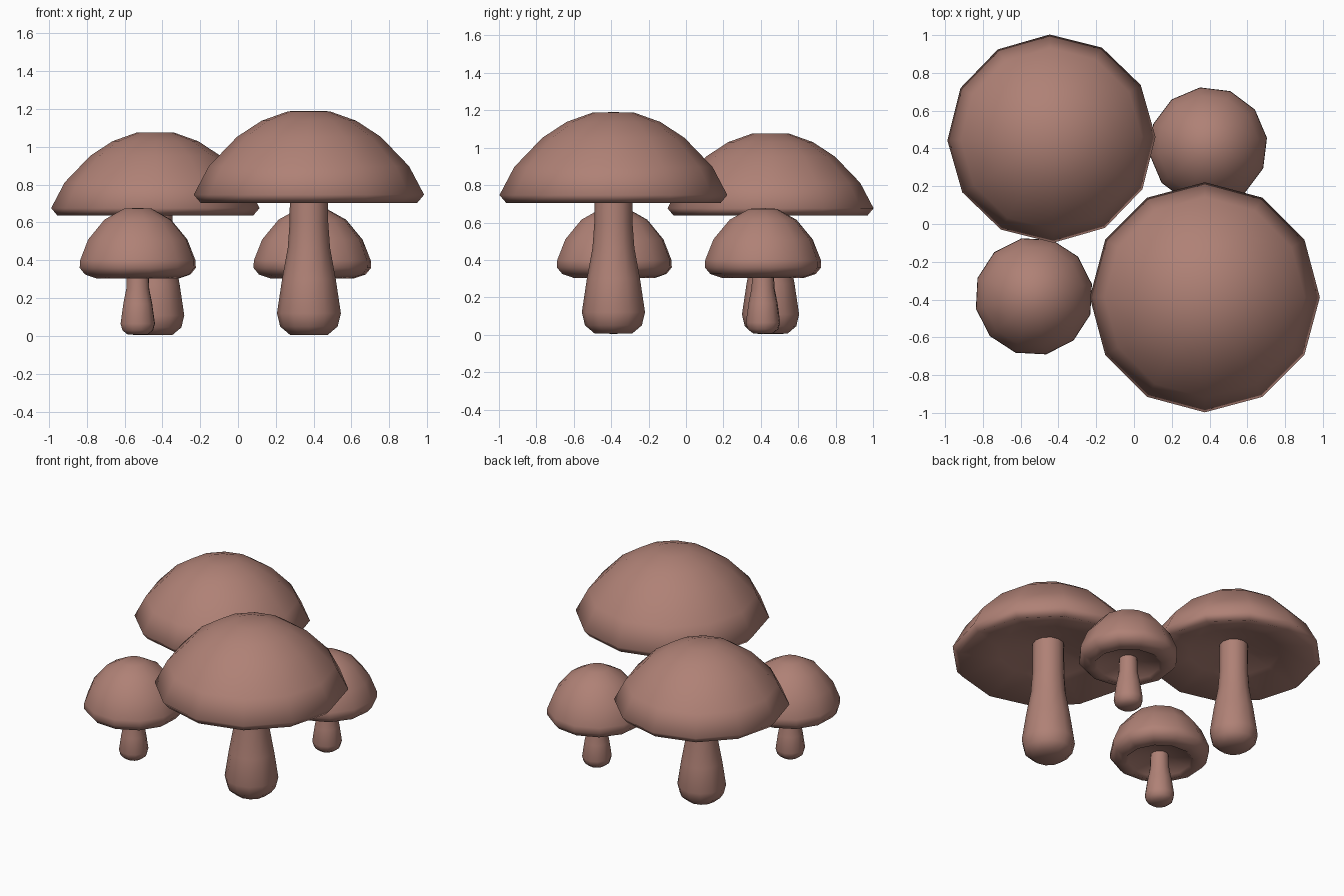
import bpy, bmesh, math

if "Cube" in bpy.data.objects:
    bpy.data.objects.remove(bpy.data.objects["Cube"])

SIDES = 12

# One flat colour for everything
mat = bpy.data.materials.new("dusty brown")
mat.diffuse_color = (0.43, 0.22, 0.18, 1)
mat.use_nodes = True
mat.node_tree.nodes["Principled BSDF"].inputs["Base Color"].default_value = mat.diffuse_color

# Profiles as (radius, height), bottom to top
BIG_CAP = [(0, 0.83), (0.10, 0.82), (0.32, 0.775), (0.572, 0.703), (0.609, 0.747),
           (0.53, 0.897), (0.38, 1.053), (0.25, 1.138), (0.11, 1.188), (0, 1.19)]
BIG_STEM = [(0, 0.005), (0.10, 0.006), (0.152, 0.05), (0.169, 0.12), (0.142, 0.30),
            (0.112, 0.465), (0.102, 0.60), (0.10, 0.85)]
SMALL_CAP = [(0, 0.36), (0.06, 0.355), (0.20, 0.32), (0.22, 0.303), (0.285, 0.325), (0.314, 0.36),
             (0.312, 0.40), (0.268, 0.51), (0.18, 0.615), (0.075, 0.673), (0, 0.677)]
SMALL_STEM = [(0, 0.005), (0.055, 0.008), (0.083, 0.03), (0.093, 0.065), (0.078, 0.17),
              (0.062, 0.25), (0.056, 0.38)]


def lathe(name, profile, loc, scale, turn):
    """Revolve a profile into a low-poly, smooth-shaded solid."""
    bm = bmesh.new()
    rings = []
    for r, z in profile:
        n = 1 if r == 0 else SIDES
        rings.append([bm.verts.new((r * math.cos(turn + math.tau * i / SIDES),
                                    r * math.sin(turn + math.tau * i / SIDES), z))
                      for i in range(n)])
    for a, b in zip(rings, rings[1:]):
        for i in range(SIDES):
            j = (i + 1) % SIDES
            if len(a) == 1:
                bm.faces.new((a[0], b[j], b[i]))
            elif len(b) == 1:
                bm.faces.new((a[i], a[j], b[0]))
            else:
                bm.faces.new((a[i], a[j], b[j], b[i]))
    if len(rings[-1]) > 1:
        bm.faces.new(rings[-1])
    bmesh.ops.recalc_face_normals(bm, faces=bm.faces)
    me = bpy.data.meshes.new(name)
    bm.to_mesh(me)
    bm.free()
    me.materials.append(mat)
    ob = bpy.data.objects.new(name, me)
    bpy.context.collection.objects.link(ob)
    ob.location = (loc[0], loc[1], 0)
    ob.scale = (scale,) * 3
    bpy.ops.object.select_all(action='DESELECT')
    ob.select_set(True)
    bpy.context.view_layer.objects.active = ob
    bpy.ops.object.shade_smooth_by_angle(angle=math.radians(80))
    return ob


# Four mushrooms: two tall with wide caps, two short with round caps
for name, cap, stem, loc, scale, turn in [
    ("front_tall", BIG_CAP, BIG_STEM, (0.375, -0.388), 1.0, 0),
    ("back_tall", BIG_CAP, BIG_STEM, (-0.437, 0.452), 0.905, 1),
    ("front_short", SMALL_CAP, SMALL_STEM, (-0.53, -0.383), 1.0, 12),
    ("back_short", SMALL_CAP, SMALL_STEM, (0.393, 0.412), 1.0, 8),
]:
    lathe(name + "_cap", cap, loc, scale, math.radians(turn))
    lathe(name + "_stem", stem, loc, scale, math.radians(turn))
